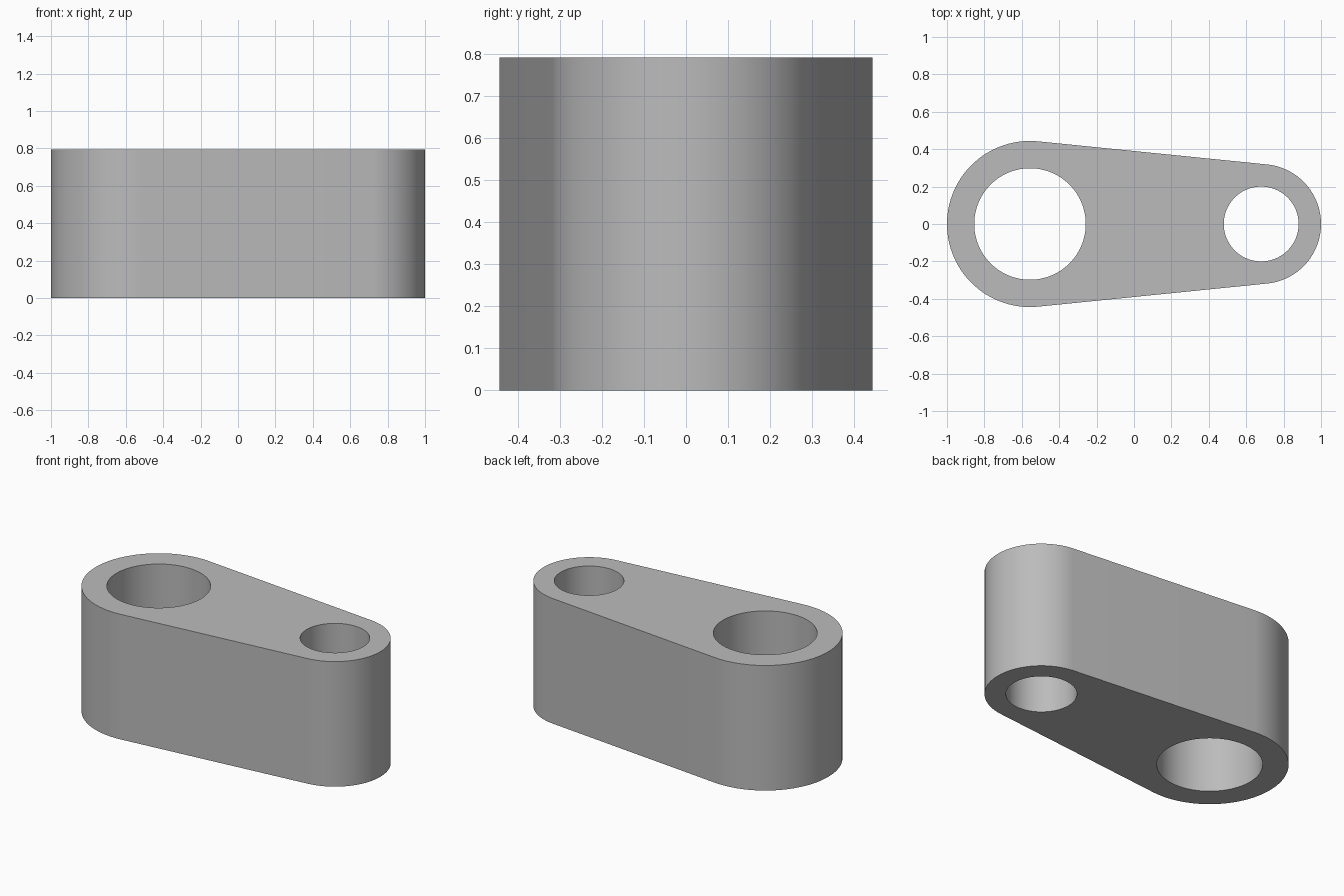
import bpy, bmesh
from math import acos, cos, sin, pi, radians

HEIGHT = 0.793
BIG_X, BIG_R, BIG_HOLE = -0.556, 0.444, 0.298
SMALL_X, SMALL_R, SMALL_HOLE = 0.68, 0.32, 0.2

cube = bpy.data.objects.get("Cube")
if cube:
    bpy.data.objects.remove(cube, do_unlink=True)


def arc(cx, r, start, end, steps):
    """Points from start to end angle, both included."""
    angles = [start + (end - start) * i / steps for i in range(steps + 1)]
    return [(cx + r * cos(a), r * sin(a), 0) for a in angles]


def add_loop(bm, points):
    verts = [bm.verts.new(p) for p in points]
    return [bm.edges.new((v, verts[i - 1])) for i, v in enumerate(verts)]


# Outline: two round ends joined by their common tangents
tangent = acos((BIG_R - SMALL_R) / (SMALL_X - BIG_X))
outline = (arc(SMALL_X, SMALL_R, -tangent, tangent, 48)
           + arc(BIG_X, BIG_R, tangent, 2 * pi - tangent, 56))

# Flat plate with two bores, extruded upwards
bm = bmesh.new()
edges = add_loop(bm, outline)
for x, r in ((BIG_X, BIG_HOLE), (SMALL_X, SMALL_HOLE)):
    edges += add_loop(bm, arc(x, r, 0, 2 * pi, 96)[:-1])
bmesh.ops.triangle_fill(bm, edges=edges, use_beauty=True)
extruded = bmesh.ops.extrude_face_region(bm, geom=bm.faces[:], use_keep_orig=True)
top = [g for g in extruded["geom"] if isinstance(g, bmesh.types.BMVert)]
bmesh.ops.translate(bm, verts=top, vec=(0, 0, HEIGHT))
bmesh.ops.recalc_face_normals(bm, faces=bm.faces[:])

mesh = bpy.data.meshes.new("link_arm")
bm.to_mesh(mesh)
bm.free()
link = bpy.data.objects.new("link_arm", mesh)
bpy.context.collection.objects.link(link)

# Plain grey finish
grey = bpy.data.materials.new("plain_grey")
grey.use_nodes = True
grey.diffuse_color = (0.5, 0.5, 0.5, 1)
grey.node_tree.nodes["Principled BSDF"].inputs["Base Color"].default_value = (0.5, 0.5, 0.5, 1)
mesh.materials.append(grey)

# Smooth round walls, sharp rims
bpy.ops.object.select_all(action="DESELECT")
link.select_set(True)
bpy.context.view_layer.objects.active = link
bpy.ops.object.shade_smooth_by_angle(angle=radians(30))
